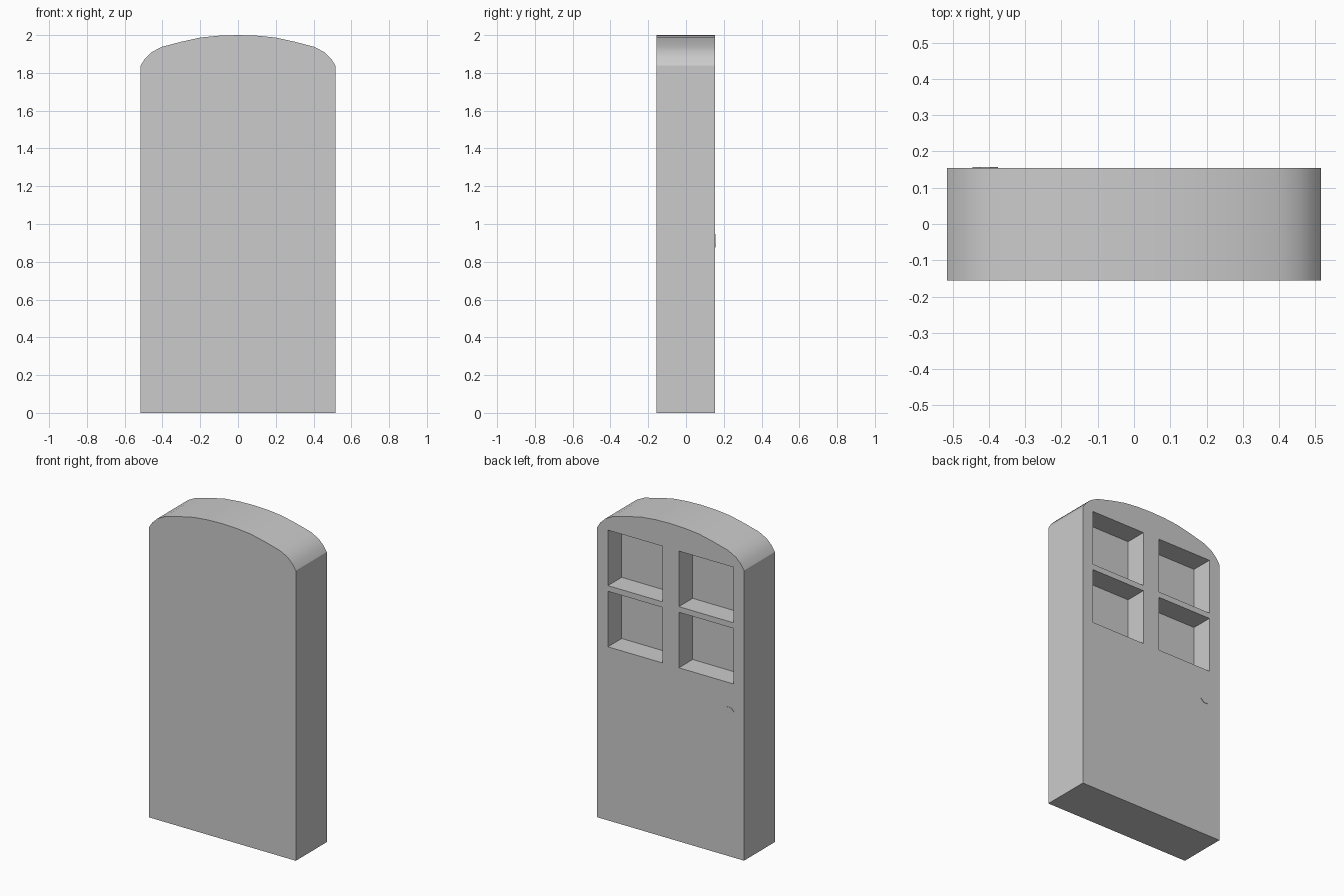
import bpy, bmesh, math
from mathutils import Matrix

if "Cube" in bpy.data.objects:
    bpy.data.objects.remove(bpy.data.objects["Cube"])

FRONT, BACK = -0.156, 0.154


def new_object(name, bm):
    bmesh.ops.recalc_face_normals(bm, faces=bm.faces)
    mesh = bpy.data.meshes.new(name)
    bm.to_mesh(mesh)
    bm.free()
    ob = bpy.data.objects.new(name, mesh)
    bpy.context.collection.objects.link(ob)
    return ob


# Arched door slab: half profile mirrored, then extruded through the depth
half = [(0.515, 0), (0.515, 1.84), (0.493, 1.875), (0.457, 1.91),
        (0.403, 1.938), (0.30, 1.965), (0.20, 1.987), (0.10, 1.997)]
outline = half + [(0, 2.0)] + [(-x, z) for x, z in reversed(half)]
bm = bmesh.new()
face = bm.faces.new([bm.verts.new((x, FRONT, z)) for x, z in outline])
ext = bmesh.ops.extrude_face_region(bm, geom=[face], use_keep_orig=True)
verts = [g for g in ext["geom"] if isinstance(g, bmesh.types.BMVert)]
bmesh.ops.translate(bm, verts=verts, vec=(0, BACK - FRONT, 0))
door = new_object("door", bm)

# Four window recesses cut into the back
PANE_W, PANE_H, FLOOR, CUT_END = 0.382, 0.352, 0.016, 0.30
bm = bmesh.new()
for x in (-0.249, 0.249):
    for z in (1.277, 1.665):
        place = Matrix.Translation((x, (FLOOR + CUT_END) / 2, z))
        size = Matrix.Diagonal((PANE_W, CUT_END - FLOOR, PANE_H, 1))
        bmesh.ops.create_cube(bm, size=1, matrix=place @ size)
cutter = new_object("window_cutter", bm)
cutter.hide_render = True

bpy.context.view_layer.objects.active = door
door.select_set(True)
cut = door.modifiers.new("windows", 'BOOLEAN')
cut.operation, cut.solver, cut.object = 'DIFFERENCE', 'EXACT', cutter
bpy.ops.object.modifier_apply(modifier=cut.name)
bpy.data.objects.remove(cutter)
bpy.ops.object.shade_smooth_by_angle(angle=math.radians(30))

# Low door knob barely standing out of the back face
bm = bmesh.new()
bmesh.ops.create_cone(
    bm, cap_ends=True, segments=8, radius1=0.038, radius2=0.038, depth=0.04,
    matrix=Matrix.Translation((-0.41, BACK + 0.003 - 0.02, 0.911))
    @ Matrix.Rotation(math.pi / 2, 4, 'X') @ Matrix.Rotation(math.pi / 8, 4, 'Z'))
new_object("door_knob", bm)
